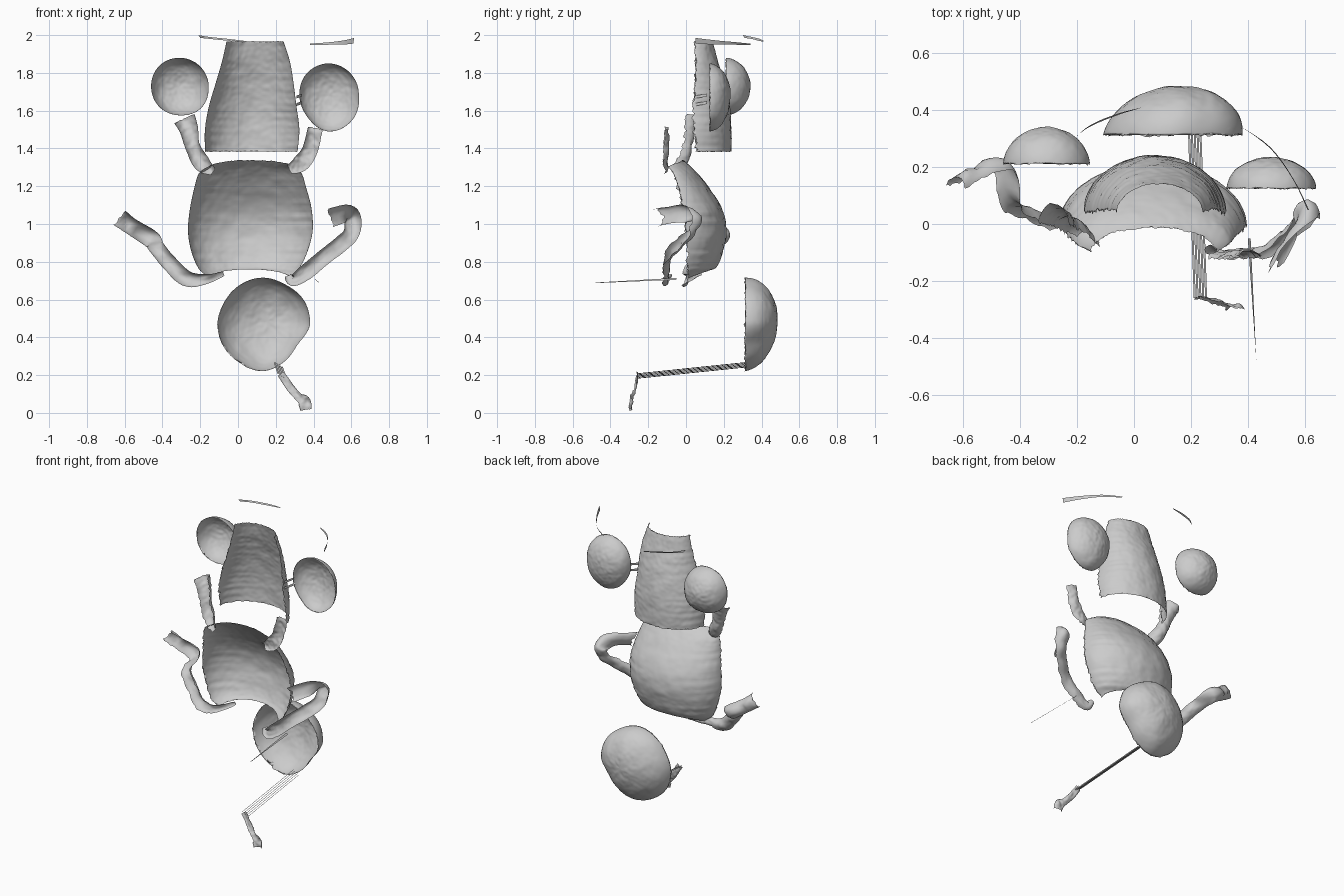
import bpy, bmesh, math, random
from mathutils import Vector, noise

random.seed(4)


def spline(pts, t):
    """Catmull-Rom value of a list of tuples at t in 0..1."""
    n = len(pts) - 1
    s = min(max(t, 0.0), 1.0) * n
    i = min(int(s), n - 1)
    f = s - i
    p = [Vector(pts[min(max(i + k, 0), n)]) for k in (-1, 0, 1, 2)]
    return (p[1] * 2 + (p[2] - p[0]) * f
            + (p[0] * 2 - p[1] * 5 + p[2] * 4 - p[3]) * f * f
            + (p[1] * 3 - p[0] - p[2] * 3 + p[3]) * f ** 3) * 0.5


def sheet(name, nu, nv, fn, rag_u=0.0, rag_v=0.0, bump=0.004):
    """Open scanned-looking surface from fn(u, v), with ragged borders."""
    bm = bmesh.new()
    rows = []
    for i in range(nu + 1):
        row = []
        for j in range(nv + 1):
            u, v = i / nu, j / nv
            if i in (0, nu):
                u += random.random() * rag_u * (1 if i == 0 else -1)
            if j == nv or (j == 0 and rag_u):
                v += random.random() * rag_v * (1 if j == 0 else -1)
            p = Vector(fn(u, v))
            p.y += bump * (noise.noise(p * 14) + 0.6 * noise.noise(p * 45))
            row.append(bm.verts.new(p))
        rows.append(row)
    for a, b in zip(rows, rows[1:]):
        for j in range(nv):
            bm.faces.new((a[j], b[j], b[j + 1], a[j + 1]))
    bmesh.ops.remove_doubles(bm, verts=bm.verts[:], dist=0.0004)
    bmesh.ops.recalc_face_normals(bm, faces=bm.faces[:])
    me = bpy.data.meshes.new(name)
    bm.to_mesh(me)
    bm.free()
    me.shade_smooth()
    ob = bpy.data.objects.new(name, me)
    bpy.context.collection.objects.link(ob)
    return ob


def half_barrel(name, sections, arch=(0, 0)):
    """Back half of a stack of ellipses: (z, left x, right x, front y, back y)."""
    def fn(u, v):
        z, x0, x1, y0, y1 = spline(sections, u)
        a = math.pi * v
        # arch bends the bottom and top borders so their middles rise
        z += (arch[0] * (1 - u) ** 6 + arch[1] * u ** 6) * (math.sin(a) - 0.6)
        fray = 0.012 * noise.noise(Vector((0, v, z * 40))) * (1 - math.sin(a))
        return ((x0 + x1) / 2 - (x1 - x0) / 2 * math.cos(a),
                y0 + (y1 - y0) * math.sin(a) + fray, z)
    return sheet(name, 70, 70, fn, 0.025, 0.04)


def bowl(name, centre, depth, radii, shift=(0, 0)):
    """Dome bulging to +y, with an outline given by radii around it."""
    cx, cy, cz = centre
    ring = [(r, 0) for r in radii + radii[:1]]

    def fn(u, v):
        a, t = 2 * math.pi * u, v * math.pi / 2
        r = spline(ring, u)[0] * math.sin(t)
        k = math.cos(t)
        return (cx + r * math.cos(a) + shift[0] * k, cy + depth * k,
                cz + r * math.sin(a) + shift[1] * k)
    return sheet(name, 90, 36, fn, 0, 0.12)


def limb(name, path, depth=1.0):
    """Back half of a tube along (x, y, z, radius) points."""
    def fn(u, v):
        p = spline(path, u)
        d = spline(path, u + 0.02) - spline(path, u - 0.02)
        side = Vector((d[2], 0, -d[0])).normalized()
        a = math.pi * v
        q = Vector(p[:3]) + side * p[3] * math.cos(a)
        q.y += p[3] * depth * math.sin(a)
        return q
    return sheet(name, 44, 14, fn, 0.03, 0.08, 0.012)


def ribbon(name, top, bottom, n=12):
    """Thin strip between two edge paths."""
    return sheet(name, n, 2,
                 lambda u, v: spline(top, u).lerp(spline(bottom, u), v), bump=0.001)


# Tapered upper shell
half_barrel("upper_shell", [
    (1.38, -0.175, 0.315, 0.05, 0.24), (1.50, -0.175, 0.325, 0.035, 0.24),
    (1.62, -0.155, 0.31, 0.03, 0.23), (1.74, -0.12, 0.295, 0.04, 0.205),
    (1.86, -0.085, 0.275, 0.045, 0.17), (1.97, -0.06, 0.24, 0.04, 0.14)])

# Barrel body
half_barrel("body_shell", [
    (0.74, -0.15, 0.27, 0.01, 0.14), (0.77, -0.205, 0.32, 0.00, 0.165),
    (0.85, -0.245, 0.365, 0.00, 0.195), (0.96, -0.265, 0.395, -0.01, 0.215),
    (1.08, -0.255, 0.39, -0.025, 0.19), (1.20, -0.23, 0.36, -0.05, 0.115),
    (1.28, -0.205, 0.335, -0.075, 0.045), (1.325, -0.15, 0.29, -0.10, -0.015)],
    (0.05, 0.04))

# Rounded bowls: one below, two beside the upper shell
bowl("lower_bowl", (0.13, 0.305, 0.47), 0.18,
     [0.25, 0.25, 0.24, 0.245, 0.24, 0.235, 0.24, 0.24, 0.24, 0.25, 0.23, 0.215],
     (0.03, 0.02))
bowl("left_bowl", (-0.31, 0.205, 1.725), 0.135,
     [0.155, 0.155, 0.155, 0.155, 0.15, 0.15, 0.15, 0.16])
bowl("right_bowl", (0.48, 0.12, 1.68), 0.115,
     [0.16, 0.165, 0.17, 0.165, 0.155, 0.16, 0.19, 0.18])

# Limbs
limb("left_upper_limb", [(-0.13, -0.08, 1.275, 0.02), (-0.19, -0.05, 1.32, 0.045),
                         (-0.24, -0.02, 1.41, 0.04), (-0.26, -0.01, 1.50, 0.05),
                         (-0.285, -0.01, 1.56, 0.06)], 1.3)
limb("right_upper_limb", [(0.27, -0.12, 1.29, 0.025), (0.33, -0.12, 1.32, 0.045),
                          (0.38, -0.12, 1.39, 0.042), (0.41, -0.12, 1.51, 0.04)], 0.6)
limb("left_lower_limb", [(-0.07, 0.08, 0.74, 0.012), (-0.16, -0.01, 0.71, 0.025),
                         (-0.27, -0.02, 0.71, 0.042), (-0.36, 0.01, 0.79, 0.042),
                         (-0.43, 0.05, 0.875, 0.042), (-0.46, 0.18, 0.92, 0.048),
                         (-0.57, 0.15, 0.99, 0.045), (-0.63, 0.12, 1.035, 0.05)])
limb("right_lower_limb", [(0.265, -0.09, 0.73, 0.02), (0.29, -0.12, 0.70, 0.03),
                          (0.36, -0.13, 0.745, 0.042),
                          (0.45, -0.12, 0.82, 0.042), (0.54, -0.06, 0.89, 0.043),
                          (0.60, 0.01, 0.95, 0.043), (0.605, 0.03, 1.03, 0.048),
                          (0.57, -0.04, 1.055, 0.048), (0.485, -0.18, 1.03, 0.05)])
limb("small_end_limb", [(0.225, -0.265, 0.21, 0.02), (0.28, -0.275, 0.13, 0.022),
                        (0.32, -0.29, 0.085, 0.022), (0.35, -0.305, 0.06, 0.034),
                        (0.36, -0.305, 0.015, 0.03)], 0.7)

# Stretched strands joining the lower bowl to the small limb
for i in range(5):
    dx, dz = 0.010 * i, -0.006 * i
    a, b = Vector((0.19 + dx, 0.32, 0.265 + dz)), Vector((0.21 + dx, -0.26, 0.205 + dz))
    drop = Vector((0.007, 0, 0.004))
    ribbon("strand_%d" % (i + 1), [a, b], [a + drop, b + drop])

# Thin spike off the lower limb
ribbon("thin_spike", [(0.40, -0.05, 0.715), (0.43, -0.48, 0.69)],
       [(0.41, -0.05, 0.705), (0.43, -0.48, 0.687)])

# Floating top slivers
ribbon("left_top_sliver",
       [(-0.21, 0.30, 2.0), (-0.15, 0.35, 1.99), (-0.05, 0.39, 1.98), (0.03, 0.41, 1.97)],
       [(-0.20, 0.31, 1.985), (-0.15, 0.345, 1.98), (-0.05, 0.385, 1.97), (0.03, 0.41, 1.965)])
ribbon("right_top_sliver",
       [(0.38, 0.34, 1.955), (0.48, 0.27, 1.962), (0.56, 0.16, 1.972), (0.615, 0.05, 1.985)],
       [(0.38, 0.34, 1.947), (0.48, 0.265, 1.949), (0.56, 0.155, 1.95), (0.61, 0.05, 1.955)])

# Small bits between the upper shell and the right bowl
for i, z in enumerate((1.68, 1.64)):
    ribbon("edge_bit_%d" % (i + 1), [(0.31, 0.05, z), (0.34, 0.11, z + 0.01)],
           [(0.31, 0.05, z - 0.015), (0.34, 0.11, z - 0.005)], 3)
